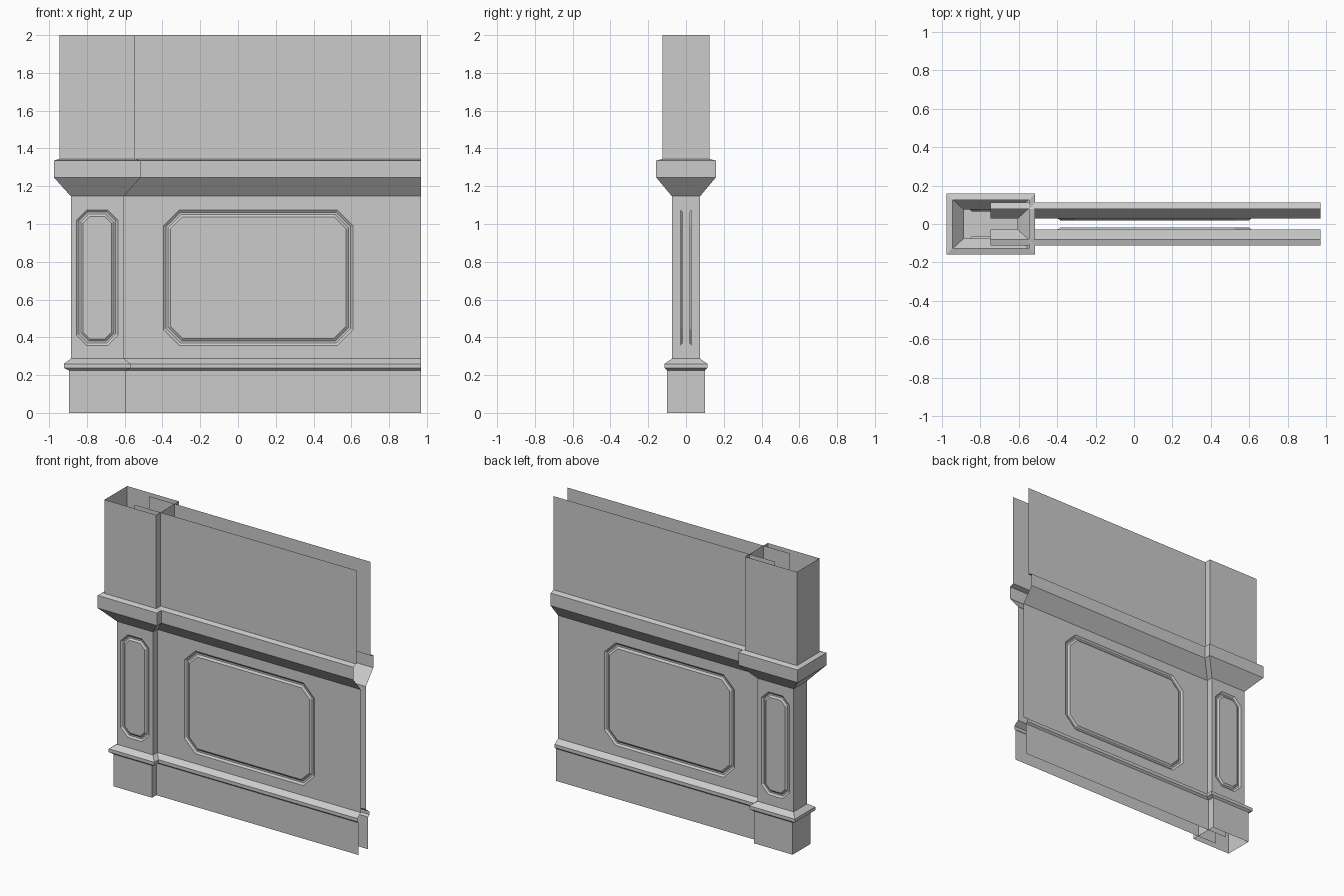
import bpy, bmesh

if "Cube" in bpy.data.objects:
    bpy.data.objects.remove(bpy.data.objects["Cube"])

# Profile levels: z, pillar half-width in x, pillar half-depth in y
PROFILE = [
    (0.0, 0.15, 0.10), (0.225, 0.15, 0.10),        # plinth
    (0.237, 0.176, 0.113), (0.26, 0.176, 0.113),   # base moulding
    (0.287, 0.14, 0.075), (1.147, 0.14, 0.075),    # shaft
    (1.247, 0.23, 0.158), (1.335, 0.23, 0.158),    # cornice
    (1.345, 0.20, 0.125), (2.0, 0.20, 0.125),      # upper wall
]
SHAFT = 4             # index of the level that carries the panel
PILLAR_X = -0.745
WALL_END = 0.97
WALL_INSET = 0.047    # wall sits this far behind the pillar face
PANEL_Z = (0.357, 1.075)


def octagon(bm, x0, x1, z0, z1, y, c):
    pts = [(x0 + c, z0), (x1 - c, z0), (x1, z0 + c), (x1, z1 - c),
           (x1 - c, z1), (x0 + c, z1), (x0, z1 - c), (x0, z0 + c)]
    return [bm.verts.new((x, y, z)) for x, z in pts]


def panel_face(bm, corners, x0, x1, chamfer, width, depth=0.01):
    """Front face with a grooved octagonal panel outline."""
    y = corners[0].co.y
    rings = []
    for t, d in ((0, 0), (0.35, 1), (0.65, 1), (1, 0)):
        w = width * t
        rings.append(octagon(bm, x0 + w, x1 - w, PANEL_Z[0] + w, PANEL_Z[1] - w,
                             y + depth * d, chamfer - 0.586 * w))
    o = rings[0]
    for i in range(4):
        j = (i + 1) % 4
        bm.faces.new((corners[i], corners[j], o[2 * i + 1], o[2 * i]))
        bm.faces.new((corners[i], o[2 * i], o[2 * i - 1]))
    for a, b in zip(rings, rings[1:]):
        for i in range(8):
            j = (i + 1) % 8
            bm.faces.new((a[i], a[j], b[j], b[i]))
    bm.faces.new(rings[-1])


def finish(bm, name):
    """Make the object and mirror the front half to the back."""
    mesh = bpy.data.meshes.new(name)
    bm.to_mesh(mesh)
    bm.free()
    obj = bpy.data.objects.new(name, mesh)
    bpy.context.collection.objects.link(obj)
    mod = obj.modifiers.new("front_to_back", 'MIRROR')
    mod.use_axis = (False, True, False)
    mod.merge_threshold = 0.0005
    return obj


def build(name, sections, front, panel):
    """Skin between level sections; column `front` of the shaft gets the panel."""
    bm = bmesh.new()
    rows = [[bm.verts.new(p) for p in s] for s in sections]
    for k, (lo, hi) in enumerate(zip(rows, rows[1:])):
        for i in range(len(lo) - 1):
            quad = (lo[i], lo[i + 1], hi[i + 1], hi[i])
            if k == SHAFT and i == front:
                panel_face(bm, quad, *panel)
            else:
                bm.faces.new(quad)
    return bm, rows


# Pillar: hollow tube, front half mirrored
sections = [[(PILLAR_X - w, 0, z), (PILLAR_X - w, -d, z),
             (PILLAR_X + w, -d, z), (PILLAR_X + w, 0, z)] for z, w, d in PROFILE]
bm, rows = build("pillar", sections, 1, (-0.855, -0.635, 0.055, 0.035))
bm.faces.new(rows[1])     # inner floor at plinth top
finish(bm, "pillar")

# Wall: two open sheets running from inside the pillar to the right end
sections = [[(PILLAR_X, -(d - WALL_INSET), z), (WALL_END, -(d - WALL_INSET), z)]
            for z, w, d in PROFILE]
bm, rows = build("wall", sections, 0, (-0.395, 0.61, 0.085, 0.038))
finish(bm, "wall")
